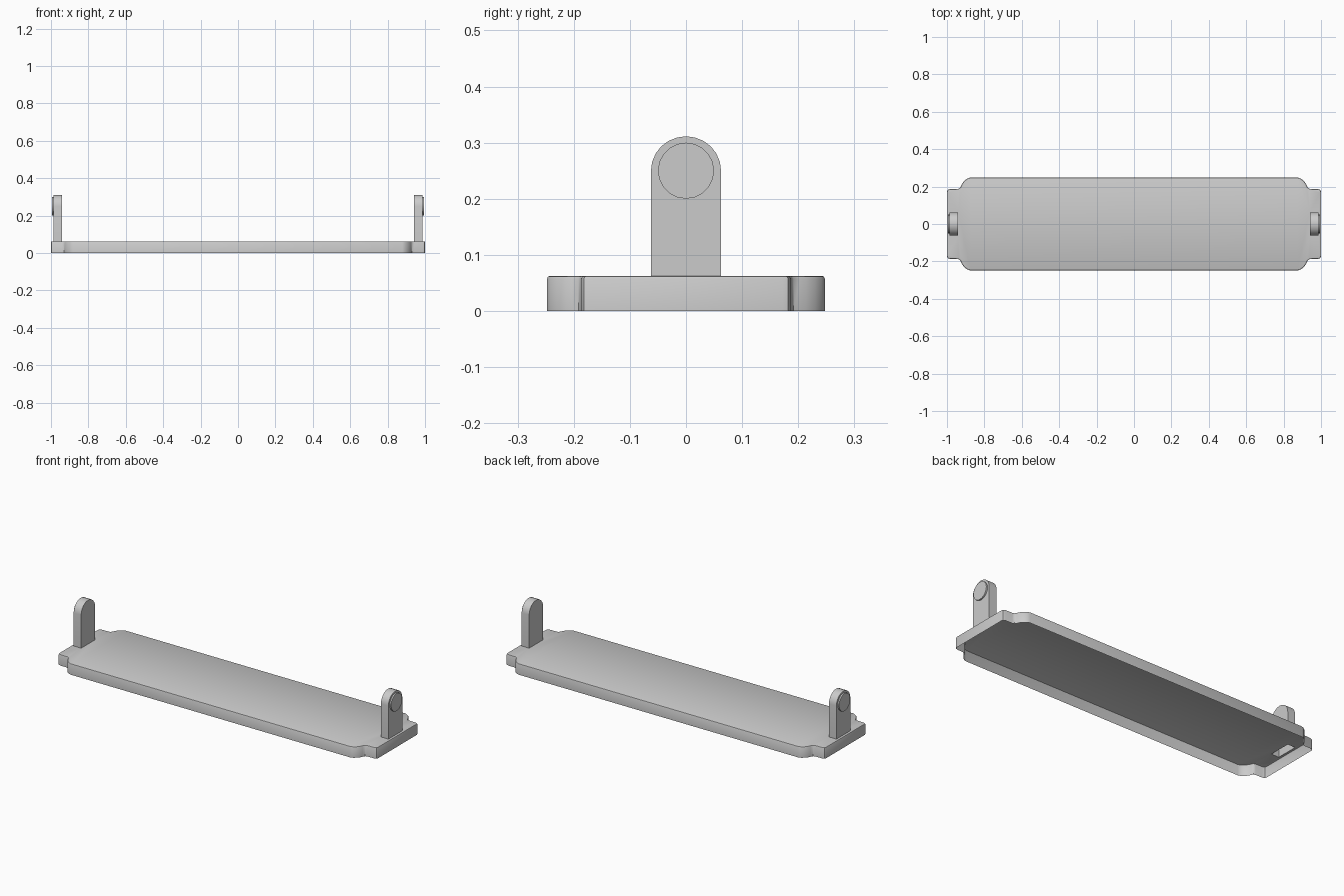
import bpy, bmesh, math

if "Cube" in bpy.data.objects:
    bpy.data.objects.remove(bpy.data.objects["Cube"])

H = 0.0625            # tray height and post half width
X_IN, X_OUT, X_CAP = 0.94, 0.987, 0.995


def finish(bm, name, angle=35):
    bmesh.ops.recalc_face_normals(bm, faces=bm.faces[:])
    me = bpy.data.meshes.new(name)
    bm.to_mesh(me)
    bm.free()
    ob = bpy.data.objects.new(name, me)
    bpy.context.collection.objects.link(ob)
    bpy.ops.object.select_all(action='DESELECT')
    ob.select_set(True)
    bpy.context.view_layer.objects.active = ob
    bpy.ops.object.shade_smooth_by_angle(angle=math.radians(angle))
    return ob


def loft(bm, a, b):
    n = len(a)
    for i in range(n):
        bm.faces.new((a[i], a[(i + 1) % n], b[(i + 1) % n], b[i]))


# Tray: thin shell, open underneath, with notched corners
corner = [(1, 0.172), (0.997, 0.182), (0.985, 0.1865), (0.942, 0.1875),
          (0.931, 0.192), (0.925, 0.203), (0.920, 0.214), (0.908, 0.230),
          (0.893, 0.242), (0.878, 0.2475)]
outline = []
for sx, sy in ((1, 1), (-1, 1), (-1, -1), (1, -1)):
    pts = corner if sx * sy > 0 else corner[::-1]
    outline += [(x * sx, y * sy) for x, y in pts]

bm = bmesh.new()
sign = lambda v: math.copysign(1, v)
rings = []
for inset, z in ((0, 0), (0, H - 0.005), (0.0015, H - 0.0015), (0.005, H)):
    rings.append([bm.verts.new((x - sign(x) * inset, y - sign(y) * inset, z))
                  for x, y in outline])
for a, b in zip(rings, rings[1:]):
    loft(bm, a, b)
top_edges = [bm.edges.get((rings[-1][i], rings[-1][i - 1]))
             for i in range(len(outline))]
# Slots in the top that open into the hollow posts
for s in (-1, 1):
    q = [bm.verts.new((s * x, y, H)) for x, y in
         ((X_IN, -H), (X_OUT, -H), (X_OUT, H), (X_IN, H))]
    top_edges += [bm.edges.new((q[i], q[i - 1])) for i in range(4)]
bmesh.ops.triangle_fill(bm, use_beauty=True, edges=top_edges, normal=(0, 0, 1))
finish(bm, "tray")

# Posts: round-topped hollow uprights, each with a raised disc outside
profile = [(-H, H)] + [(-H * math.cos(math.pi * i / 12), 0.25 + H * 0.98 * math.sin(math.pi * i / 12))
                       for i in range(13)] + [(H, H)]
disc = [(0.05 * math.cos(math.tau * i / 20), 0.25 + 0.05 * math.sin(math.tau * i / 20))
        for i in range(20)]

for s, side in ((-1, "left"), (1, "right")):
    bm = bmesh.new()
    a = [bm.verts.new((s * X_IN, y, z)) for y, z in profile]
    b = [bm.verts.new((s * X_OUT, y, z)) for y, z in profile]
    loft(bm, a, b)
    bm.faces.new(a)
    bm.faces.new(b)
    # Leave the underside open
    base = [f for f in bm.faces if all(v.co.z < H + 1e-4 for v in f.verts)]
    bmesh.ops.delete(bm, geom=base, context='FACES_ONLY')
    finish(bm, side + "_post")

    bm = bmesh.new()
    a = [bm.verts.new((s * X_OUT, y, z)) for y, z in disc]
    b = [bm.verts.new((s * X_CAP, y, z)) for y, z in disc]
    loft(bm, a, b)
    cap = bm.faces.new(b)
    finish(bm, side + "_disc")
